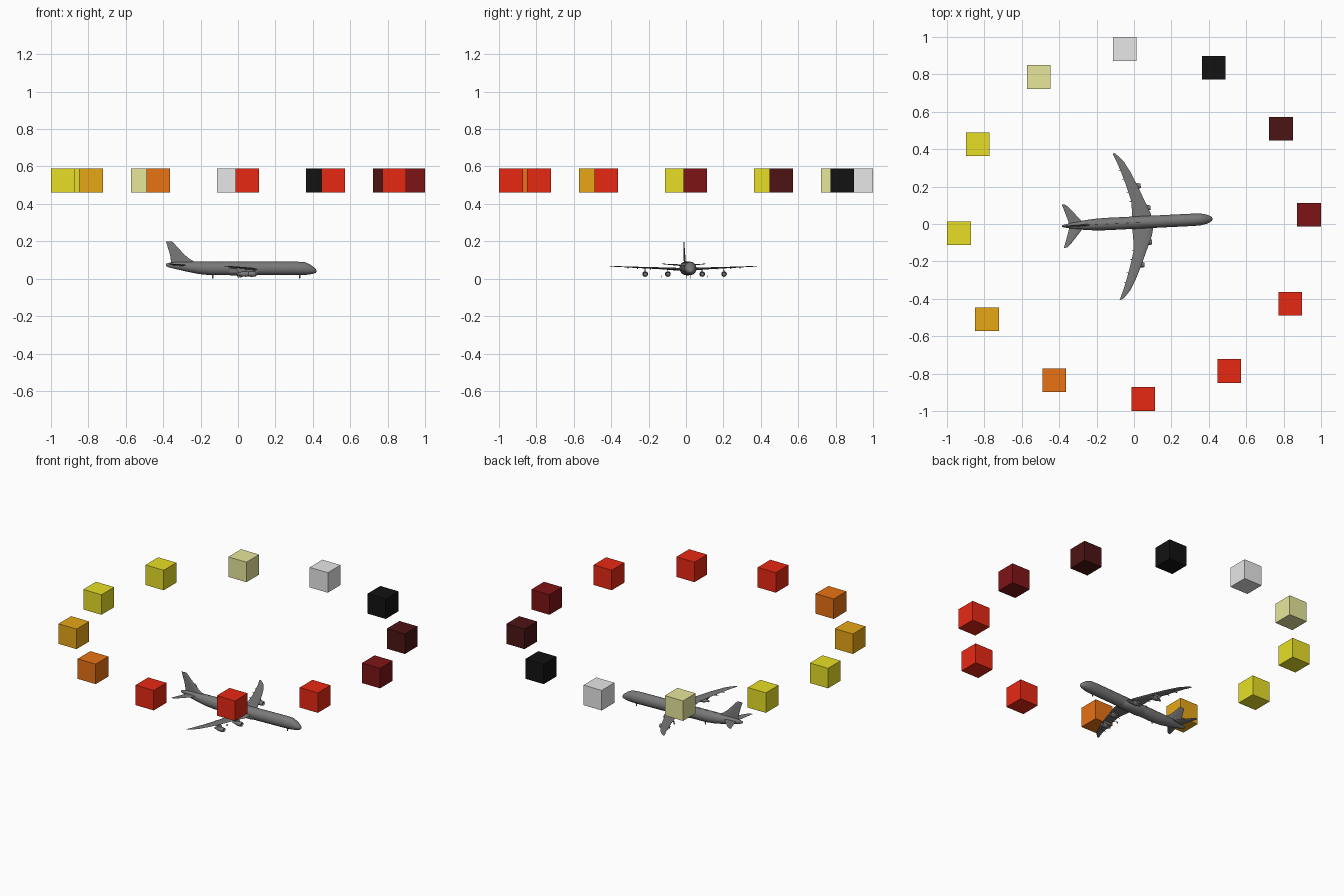
import bpy, bmesh, math
from mathutils import Matrix, Vector

old = bpy.data.objects.get("Cube")
if old:
    bpy.data.objects.remove(old, do_unlink=True)


def material(name, r, g, b):
    m = bpy.data.materials.new(name)
    m.use_nodes = True
    m.diffuse_color = (r, g, b, 1)
    m.node_tree.nodes["Principled BSDF"].inputs["Base Color"].default_value = (r, g, b, 1)
    return m


GREY = material("aircraft grey", 0.19, 0.19, 0.19)
RED = material("red", 0.8, 0.022, 0.007)
ORANGE = material("orange", 0.8, 0.17, 0.007)
AMBER = material("amber", 0.8, 0.385, 0.008)
YELLOW = material("yellow", 0.8, 0.74, 0.02)
PALE = material("pale yellow", 0.8, 0.8, 0.33)
WHITE = material("white", 0.8, 0.8, 0.8)
BLACK = material("black", 0.006, 0.006, 0.006)
MAROON = material("maroon", 0.073, 0.007, 0.007)
DARK_RED = material("dark red", 0.21, 0.007, 0.008)

# The aircraft heads along +x, turned slightly
HEADING = Matrix.Rotation(math.radians(2.8), 4, 'Z')
BODY_Y = 0.007
WING_Y = -0.009


def finish(name, bm, mat, smooth=True):
    bmesh.ops.recalc_face_normals(bm, faces=bm.faces)
    mesh = bpy.data.meshes.new(name)
    bm.to_mesh(mesh)
    bm.free()
    mesh.materials.append(mat)
    ob = bpy.data.objects.new(name, mesh)
    bpy.context.scene.collection.objects.link(ob)
    if smooth:
        bpy.ops.object.select_all(action='DESELECT')
        ob.select_set(True)
        bpy.context.view_layer.objects.active = ob
        bpy.ops.object.shade_smooth_by_angle(angle=math.radians(40))
    return ob


def skin(name, rings):
    """Bridge equal rings of points into a closed, turned aircraft part."""
    bm = bmesh.new()
    loops = [[bm.verts.new(HEADING @ Vector(p)) for p in ring] for ring in rings]
    n = len(loops[0])
    for a, b in zip(loops, loops[1:]):
        for i in range(n):
            j = (i + 1) % n
            bm.faces.new((a[i], a[j], b[j], b[i]))
    bm.faces.new(loops[0])
    bm.faces.new(loops[-1])
    return finish(name, bm, GREY)


def tube(name, y, stations, sides=16):
    """Stations are (x, centre z, half width, half height)."""
    turn = [2 * math.pi * i / sides for i in range(sides)]
    return skin(name, [[(x, y + w * math.cos(t), z + h * math.sin(t)) for t in turn]
                       for x, z, w, h in stations])


SECTION = [(0, 0), (0.12, 0.8), (0.4, 1), (1, 0.1), (1, -0.1), (0.4, -1), (0.12, -0.8)]


def foil(name, stations, upright=False):
    """Stations are (leading x, trailing x, y, z, half thickness)."""
    rings = []
    for lead, trail, y, z, thick in stations:
        ring = []
        for c, t in SECTION:
            x, off = lead + (trail - lead) * c, t * thick
            ring.append((x, y + off, z) if upright else (x, y, z + off))
        rings.append(ring)
    return skin(name, rings)


# Fuselage
tube("fuselage", BODY_Y, [
    (0.421, 0.041, 0.003, 0.003), (0.416, 0.042, 0.011, 0.011),
    (0.404, 0.045, 0.019, 0.018), (0.385, 0.050, 0.026, 0.027),
    (0.36, 0.054, 0.031, 0.034), (0.32, 0.055, 0.033, 0.036),
    (-0.15, 0.055, 0.033, 0.036), (-0.21, 0.058, 0.031, 0.033),
    (-0.27, 0.064, 0.025, 0.027), (-0.33, 0.070, 0.016, 0.019),
    (-0.37, 0.073, 0.008, 0.012), (-0.385, 0.074, 0.004, 0.006)], 24)

# Belly fairing at the wing joint
tube("belly_fairing", BODY_Y, [
    (0.14, 0.042, 0.01, 0.01), (0.10, 0.040, 0.033, 0.022),
    (-0.04, 0.040, 0.033, 0.022), (-0.10, 0.042, 0.01, 0.01)])

# Tail fin with its forward fillet
foil("tail_fin", [
    (-0.225, -0.358, BODY_Y, 0.086, 0.005), (-0.262, -0.360, BODY_Y, 0.108, 0.005),
    (-0.288, -0.364, BODY_Y, 0.130, 0.004), (-0.345, -0.383, BODY_Y, 0.192, 0.002),
    (-0.353, -0.385, BODY_Y, 0.198, 0.001)], True)

# Parts repeated on both sides
for side, s in (("left", 1), ("right", -1)):
    foil(side + "_wing", [(lead, trail, WING_Y + s * y, z, t) for lead, trail, y, z, t in (
        (0.105, -0.012, 0.0, 0.049, 0.008), (0.092, -0.008, 0.06, 0.052, 0.007),
        (0.063, -0.008, 0.13, 0.056, 0.005), (0.030, -0.030, 0.21, 0.059, 0.004),
        (-0.004, -0.054, 0.285, 0.062, 0.003), (-0.038, -0.076, 0.345, 0.065, 0.002),
        (-0.062, -0.088, 0.372, 0.066, 0.002), (-0.085, -0.096, 0.392, 0.067, 0.001))])

    foil(side + "_tailplane", [
        (-0.262, -0.345, BODY_Y, 0.072, 0.004),
        (-0.285, -0.352, BODY_Y + s * 0.03, 0.073, 0.004),
        (-0.345, -0.375, BODY_Y + s * 0.1, 0.078, 0.002),
        (-0.365, -0.381, BODY_Y + s * 0.116, 0.079, 0.001)])

    # Engines, each hung from a pylon
    for place, y, nose, wing_z in (("inner", 0.092, 0.092, 0.054), ("outer", 0.211, 0.046, 0.059)):
        ey = WING_Y + s * y
        tube(f"{side}_{place}_engine", ey, [
            (nose - 0.008, 0.025, 0.009, 0.009), (nose, 0.025, 0.012, 0.012),
            (nose - 0.015, 0.025, 0.015, 0.015), (nose - 0.038, 0.025, 0.013, 0.013),
            (nose - 0.042, 0.025, 0.009, 0.009), (nose - 0.064, 0.025, 0.005, 0.005)])
        foil(f"{side}_{place}_pylon", [
            (nose - 0.010, nose - 0.055, ey, 0.034, 0.002),
            (nose - 0.022, nose - 0.075, ey, wing_z, 0.002)], True)

    # Flap fairings under the trailing edge
    for k, (y, x) in enumerate(((0.13, -0.006), (0.18, -0.02), (0.25, -0.042), (0.3, -0.057))):
        z = 0.050 + y * 0.03
        tube(f"{side}_flap_fairing_{k + 1}", WING_Y + s * y, [
            (x + 0.03, z, 0.001, 0.001), (x + 0.01, z - 0.002, 0.003, 0.004),
            (x - 0.012, z, 0.001, 0.001)], 8)

    # Short blade below each wing
    foil(side + "_wing_blade", [
        (0.012, 0.004, WING_Y + s * 0.122, 0.006, 0.001),
        (0.016, 0.004, WING_Y + s * 0.122, 0.018, 0.001)], True)

# Blade aerials below and along the back
for name, x in (("front", 0.33), ("rear", -0.135)):
    foil(name + "_belly_blade", [
        (x + 0.003, x - 0.004, BODY_Y, 0.0, 0.001),
        (x + 0.006, x - 0.004, BODY_Y, 0.024, 0.002)], True)
for k in range(5):
    x = -0.2 + 0.055 * k
    tube(f"back_aerial_{k + 1}", BODY_Y, [
        (x + 0.012, 0.089, 0.002, 0.002), (x, 0.090, 0.003, 0.003),
        (x - 0.012, 0.089, 0.002, 0.002)], 8)

# Ring of floating colour cubes
RING = [DARK_RED, MAROON, BLACK, WHITE, PALE, YELLOW, YELLOW, AMBER, ORANGE, RED, RED, RED]
for k, mat in enumerate(RING):
    a = math.radians(3 + 30 * k)
    bm = bmesh.new()
    bmesh.ops.create_cube(bm, size=0.126)
    cube = finish(f"colour_cube_{k + 1}", bm, mat, smooth=False)
    cube.location = (0.937 * math.cos(a), 0.937 * math.sin(a), 0.525)
